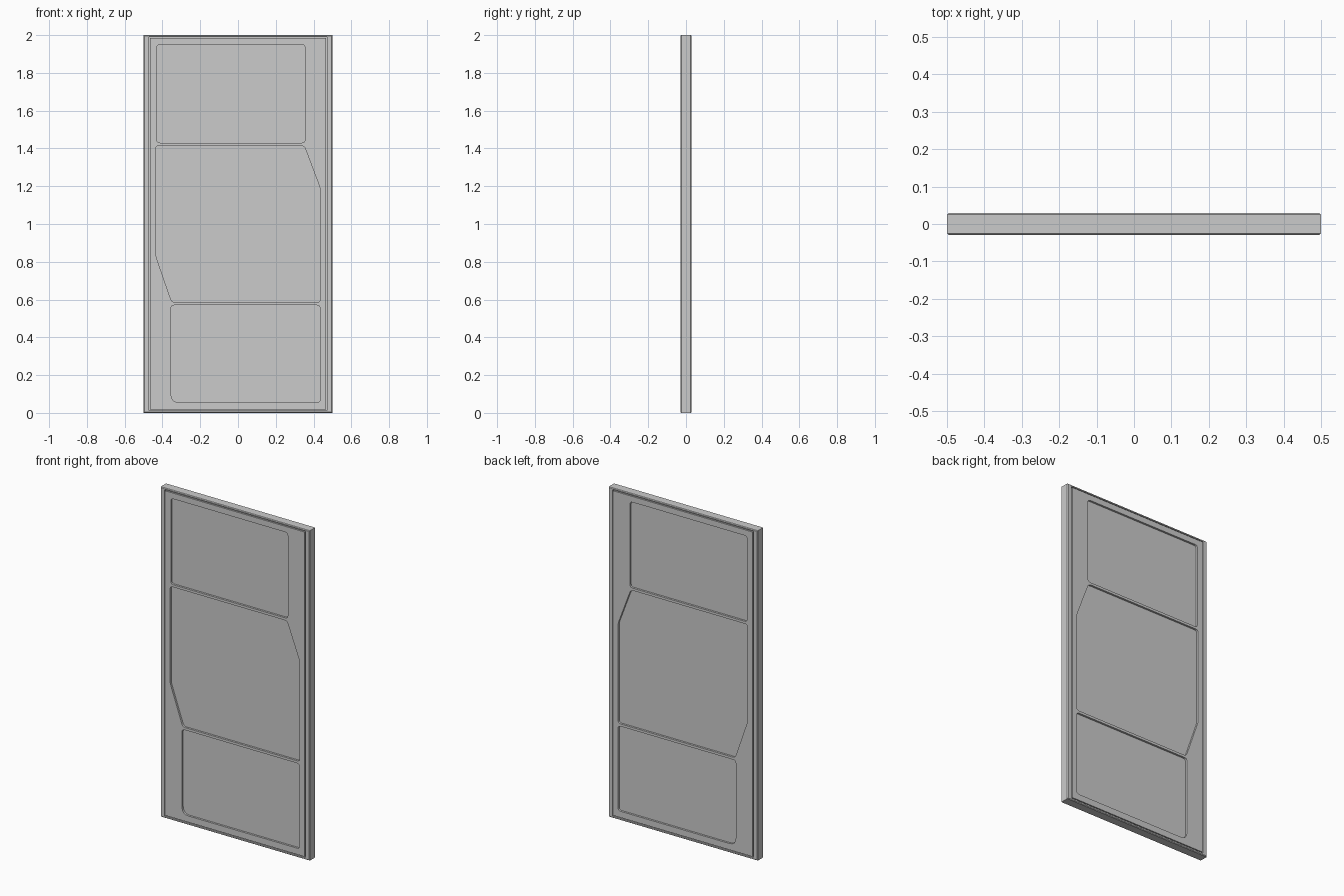
import bpy, bmesh, math
from mathutils import Vector

if "Cube" in bpy.data.objects:
    bpy.data.objects.remove(bpy.data.objects["Cube"])


def make_object(name, bm):
    bmesh.ops.recalc_face_normals(bm, faces=bm.faces)
    mesh = bpy.data.meshes.new(name)
    bm.to_mesh(mesh)
    bm.free()
    obj = bpy.data.objects.new(name, mesh)
    bpy.context.collection.objects.link(obj)
    return obj


def loft(bm, rings):
    """Join rings of equal point count and cap both ends."""
    loops = [[bm.verts.new(p) for p in ring] for ring in rings]
    n = len(loops[0])
    for a, b in zip(loops, loops[1:]):
        for i in range(n):
            j = (i + 1) % n
            bm.faces.new((a[i], a[j], b[j], b[i]))
    bm.faces.new(loops[0])
    bm.faces.new(loops[-1])


def rounded(corners, steps=4):
    """Round each (x, z, radius) corner of an outline."""
    pts = []
    for i, (x, z, r) in enumerate(corners):
        p = Vector((x, z))
        a = (Vector(corners[i - 1][:2]) - p).normalized() * r + p
        b = (Vector(corners[(i + 1) % len(corners)][:2]) - p).normalized() * r + p
        for s in range(steps + 1):
            t = s / steps
            pts.append(a * (1 - t) ** 2 + p * 2 * t * (1 - t) + b * t * t)
    return pts


def rect(half_w, z0, z1, y):
    return [(-half_w, y, z0), (half_w, y, z0), (half_w, y, z1), (-half_w, y, z1)]


# Door slab: bevelled rim, narrow gap, then a slightly raised field on both faces
RIM, FACE, DEPTH, GAP = 0.029, 0.030, 0.012, 0.018
bm = bmesh.new()
half = [(0.467, 0.017, 1.985, FACE), (0.467, 0.017, 1.985, GAP), (0.472, 0.012, 1.99, GAP),
        (0.472, 0.012, 1.99, RIM), (0.496, 0.004, 1.996, RIM), (0.5, 0.0, 2.0, RIM - 0.004)]
rings = [rect(w, a, b, -y) for w, a, b, y in half]
rings += [rect(w, a, b, y) for w, a, b, y in reversed(half)]
loft(bm, rings)
door = make_object("door_slab", bm)

# Three recessed panels, the same outlines on front and back
R = 0.018
top_panel = [(-0.43, 1.43, R), (0.355, 1.43, R), (0.355, 1.95, R), (-0.43, 1.95, R)]
middle_panel = [(-0.35, 0.585, R), (0.435, 0.585, R), (0.435, 1.19, R),
                (0.35, 1.415, R), (-0.435, 1.415, R), (-0.435, 0.83, R)]
bottom_panel = [(-0.355, 0.055, 0.045), (0.435, 0.055, R), (0.435, 0.57, R), (-0.355, 0.57, R)]

bm = bmesh.new()
for outline in (top_panel, middle_panel, bottom_panel):
    pts = rounded(outline)
    for side in (-1, 1):
        loft(bm, [[(p.x, side * y, p.y) for p in pts] for y in (FACE - DEPTH, 0.05)])
cutter = make_object("panel_cutter", bm)
cutter.hide_render = True

# Cut the recesses and drop the helper
mod = door.modifiers.new("panels", 'BOOLEAN')
mod.operation = 'DIFFERENCE'
mod.solver = 'EXACT'
mod.object = cutter
bpy.context.view_layer.objects.active = door
door.select_set(True)
cutter.select_set(False)
bpy.ops.object.modifier_apply(modifier=mod.name)
bpy.data.objects.remove(cutter, do_unlink=True)
bpy.ops.object.shade_smooth_by_angle(angle=math.radians(30))
